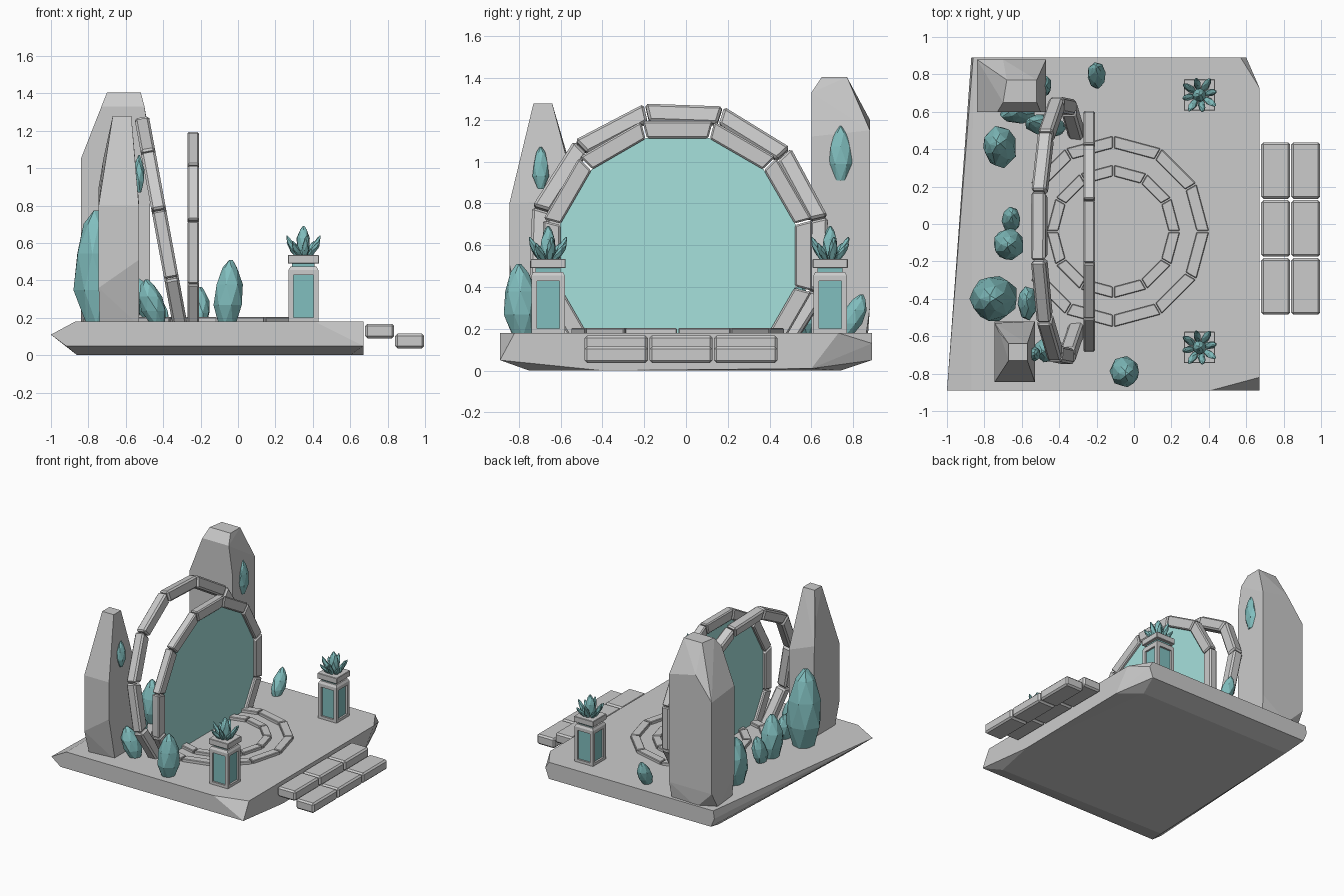
import bpy, bmesh, random
from math import sin, cos, pi, radians, hypot
from mathutils import Vector, Matrix

if "Cube" in bpy.data.objects:
    bpy.data.objects.remove(bpy.data.objects["Cube"])

random.seed(4)


def material(name, rgb):
    m = bpy.data.materials.new(name)
    m.diffuse_color = (*rgb, 1)
    m.use_nodes = True
    m.node_tree.nodes["Principled BSDF"].inputs["Base Color"].default_value = m.diffuse_color
    return m


TEAL = material("teal_crystal", (0.22, 0.52, 0.52))
GLOW = material("portal_teal", (0.38, 0.75, 0.72))


def finish(bm, name, mat=None, bevel=0):
    bmesh.ops.recalc_face_normals(bm, faces=bm.faces)
    me = bpy.data.meshes.new(name)
    bm.to_mesh(me)
    bm.free()
    ob = bpy.data.objects.new(name, me)
    bpy.context.collection.objects.link(ob)
    if mat:
        me.materials.append(mat)
    if bevel:
        b = ob.modifiers.new("bevel", 'BEVEL')
        b.width, b.segments = bevel, 1
    return ob


def hull(name, pts, mat=None):
    """Chiselled convex solid from a few corner points."""
    bm = bmesh.new()
    for p in pts:
        bm.verts.new(p)
    bmesh.ops.convex_hull(bm, input=bm.verts)
    bmesh.ops.delete(bm, geom=[v for v in bm.verts if not v.link_faces], context='VERTS')
    bmesh.ops.dissolve_limit(bm, angle_limit=radians(3), verts=bm.verts, edges=bm.edges)
    return finish(bm, name, mat)


def box(name, x, y, z, mat=None, bevel=0):
    """Box from (min, max) pairs."""
    bm = bmesh.new()
    for v in bmesh.ops.create_cube(bm, size=2)['verts']:
        v.co = [r[v.co[i] > 0] for i, r in enumerate((x, y, z))]
    return finish(bm, name, mat, bevel)


def block_ring(name, r_in, r_out, depth, angles, half, mat4, bevel, gap=0.004):
    """Ring of straight-sided blocks, centred on the given angles (degrees)."""
    bm = bmesh.new()
    for a in angles:
        for v in bmesh.ops.create_cube(bm, size=2)['verts']:
            r = r_out if v.co.x > 0 else r_in
            t = radians(a) + v.co.y * (radians(half) - gap / r)
            v.co = mat4 @ Vector((r * cos(t), r * sin(t), v.co.z * depth / 2))
    return finish(bm, name, None, bevel)


def crystal(name, base, rx, ry, h, tip=(0, 0), sides=7, low=0.6):
    """Faceted gem rising from its base, leaning by tip."""
    pts = []
    for k, (z, r) in enumerate([(0, low), (0.3, 1), (0.62, 0.95), (0.88, 0.52), (1, 0.15)]):
        n = sides if k < 4 else 3
        for i in range(n):
            a = 2 * pi * (i + 0.5 * (k % 2)) / n
            q = r * random.uniform(0.92, 1.04)
            pts.append((base[0] + rx * q * cos(a) + tip[0] * z,
                        base[1] + ry * q * sin(a) + tip[1] * z, base[2] + h * z))
    return hull(name, pts, TEAL)


# platform slab with chiselled edges and corners
hull("platform", [
    (-0.87, -0.89, 0.18), (-0.86, 0.89, 0.18), (0.57, 0.89, 0.18), (0.67, 0.73, 0.18),
    (0.67, -0.82, 0.18), (0.41, -0.89, 0.18),
    (-1.0, -0.89, 0.11), (-0.87, 0.89, 0.12), (0.67, -0.89, 0.05), (0.6, 0.89, 0.13), (0.67, 0.68, 0.13),
    (-0.92, -0.89, 0.05), (0.57, 0.89, 0.05), (-0.84, 0.89, 0.05),
    (-0.86, -0.72, 0), (-0.8, 0.74, 0), (0.53, 0.74, 0), (0.67, 0.6, 0.01), (0.67, -0.4, 0), (0.6, -0.75, 0)])

# six stepping stones, two descending rows
for i, (x0, z0) in enumerate([(0.68, 0.09), (0.84, 0.037)]):
    for j in range(3):
        y0 = -0.485 + 0.31 * j
        box(f"step_{i}_{j}", (x0, x0 + 0.155), (y0, y0 + 0.302), (z0, z0 + 0.078), bevel=0.012)

# upright portal arch, its glowing pane and the larger leaning arch behind
upright = Matrix(((0, 0, 1, 0), (1, 0, 0, 0), (0, 1, 0, 0), (0, 0, 0, 1)))
front = Matrix.Translation((-0.24, -0.04, 0.55)) @ upright
arch_angles = [-30 + 30 * i for i in range(9)]
block_ring("portal_arch", 0.58, 0.665, 0.062, arch_angles, 15, front, 0.008)
pane = []
for i in range(10):
    a = radians(-45 + 30 * i)
    pane += [front @ Vector((0.583 * cos(a), 0.583 * sin(a), s)) for s in (-0.008, 0.008)]
hull("portal_pane", pane, GLOW)
lean = Matrix.Translation((-0.385, -0.035, 0.57)) @ Matrix.Rotation(radians(-10.5), 4, 'Y') @ upright
block_ring("leaning_arch", 0.645, 0.732, 0.078, [a - 2 for a in arch_angles], 15, lean, 0.012)

# concentric paving rings on the floor
floor = Matrix.Translation((-0.11, -0.04, 0.185))
block_ring("floor_ring_outer", 0.445, 0.51, 0.036, [-135 + 30 * i for i in range(10)], 15, floor, 0.004)
block_ring("floor_ring_inner", 0.295, 0.355, 0.036, [15 + 30 * i for i in range(12)], 15, floor, 0.004)

# tall standing stones
hull("tall_stone", [
    (-0.82, 0.6, 0.16), (-0.84, 0.8, 0.16), (-0.7, 0.87, 0.16), (-0.47, 0.6, 0.16), (-0.48, 0.86, 0.16),
    (-0.84, 0.6, 0.35), (-0.84, 0.88, 0.3), (-0.47, 0.88, 0.3),
    (-0.84, 0.6, 1.05), (-0.84, 0.88, 1.02), (-0.47, 0.6, 1.12), (-0.47, 0.88, 1.15), (-0.7, 0.88, 1.2),
    (-0.73, 0.6, 1.33), (-0.5, 0.6, 1.33),
    (-0.70, 0.65, 1.405), (-0.52, 0.65, 1.405), (-0.52, 0.77, 1.405), (-0.68, 0.77, 1.405)])
hull("short_stone", [
    (-0.74, -0.79, 0.16), (-0.53, -0.77, 0.16), (-0.74, -0.54, 0.16), (-0.53, -0.54, 0.16),
    (-0.745, -0.845, 0.36), (-0.53, -0.845, 0.51), (-0.745, -0.52, 0.4), (-0.53, -0.52, 0.4),
    (-0.745, -0.845, 0.80), (-0.53, -0.845, 0.80), (-0.745, -0.53, 0.9), (-0.53, -0.52, 0.82),
    (-0.72, -0.58, 1.05), (-0.55, -0.58, 1.03),
    (-0.67, -0.73, 1.278), (-0.57, -0.73, 1.278), (-0.57, -0.64, 1.278), (-0.67, -0.64, 1.278)])

# gems set into the standing stones
crystal("tall_stone_gem", (-0.475, 0.74, 0.91), 0.035, 0.057, 0.26, sides=6, low=0.4)
crystal("short_stone_gem", (-0.53, -0.695, 0.87), 0.03, 0.04, 0.2, sides=6, low=0.4)

# ground crystals: base x, y, radii, height, tip offset
for i, (x, y, rx, ry, h, tip) in enumerate([
        (-0.74, -0.40, 0.13, 0.13, 0.61, (-0.02, 0)),
        (-0.67, -0.11, 0.085, 0.09, 0.34, (0, 0)),
        (-0.66, 0.0, 0.05, 0.07, 0.22, (0.01, 0.05)),
        (-0.71, 0.40, 0.09, 0.11, 0.38, (-0.02, 0.03)),
        (-0.42, 0.51, 0.09, 0.06, 0.25, (-0.13, 0.04)),
        (-0.62, 0.58, 0.1, 0.05, 0.2, (0, 0.02)),
        (-0.57, -0.44, 0.05, 0.09, 0.2, (0, 0.04)),
        (-0.43, -0.66, 0.07, 0.07, 0.24, (-0.06, -0.02)),
        (-0.06, -0.78, 0.08, 0.085, 0.345, (0.02, -0.02)),
        (-0.20, 0.76, 0.05, 0.06, 0.2, (0, 0.08))]):
    crystal(f"ground_crystal_{i}", (x, y, 0.165), rx, ry, h, tip)


# lantern posts with recessed panes and a crystal cluster on top
def lantern(tag, x, y):
    bm = bmesh.new()
    for v in bmesh.ops.create_cube(bm, size=2)['verts']:
        v.co = (x + 0.08 * v.co.x, y + 0.08 * v.co.y, 0.315 + 0.14 * v.co.z)
    bm.normal_update()
    sides = [f for f in bm.faces if abs(f.normal.z) < 0.5]
    top = [f for f in bm.faces if f.normal.z > 0.5]
    bmesh.ops.inset_individual(bm, faces=sides, thickness=0.037)
    bmesh.ops.inset_individual(bm, faces=sides, thickness=0.0, depth=-0.018)
    up = bmesh.ops.extrude_face_region(bm, geom=top)['geom']
    bmesh.ops.delete(bm, geom=top, context='FACES_ONLY')
    for v in [g for g in up if isinstance(g, bmesh.types.BMVert)]:
        v.co += Vector(((x - v.co.x) * 0.12, (y - v.co.y) * 0.12, 0.018))
    finish(bm, f"lantern_post_{tag}")
    box(f"lantern_panes_{tag}", (x - 0.066, x + 0.066), (y - 0.066, y + 0.066), (0.2, 0.44), TEAL)
    box(f"lantern_neck_{tag}", (x - 0.06, x + 0.06), (y - 0.06, y + 0.06), (0.46, 0.5), TEAL)
    box(f"lantern_cap_{tag}", (x - 0.084, x + 0.084), (y - 0.084, y + 0.084), (0.49, 0.535), bevel=0.003)
    crystal(f"lantern_spike_{tag}_mid", (x, y, 0.52), 0.038, 0.038, 0.172, sides=6)
    for i in range(8):
        a = 2 * pi * i / 8 + 0.2
        r = 0.068 if i % 2 else 0.055
        crystal(f"lantern_spike_{tag}_{i}", (x + 0.035 * cos(a), y + 0.035 * sin(a), 0.525), 0.02, 0.02,
                0.085 if i % 2 else 0.115, (r * cos(a), r * sin(a)), sides=5)


lantern("front", 0.35, -0.66)
lantern("back", 0.35, 0.69)
